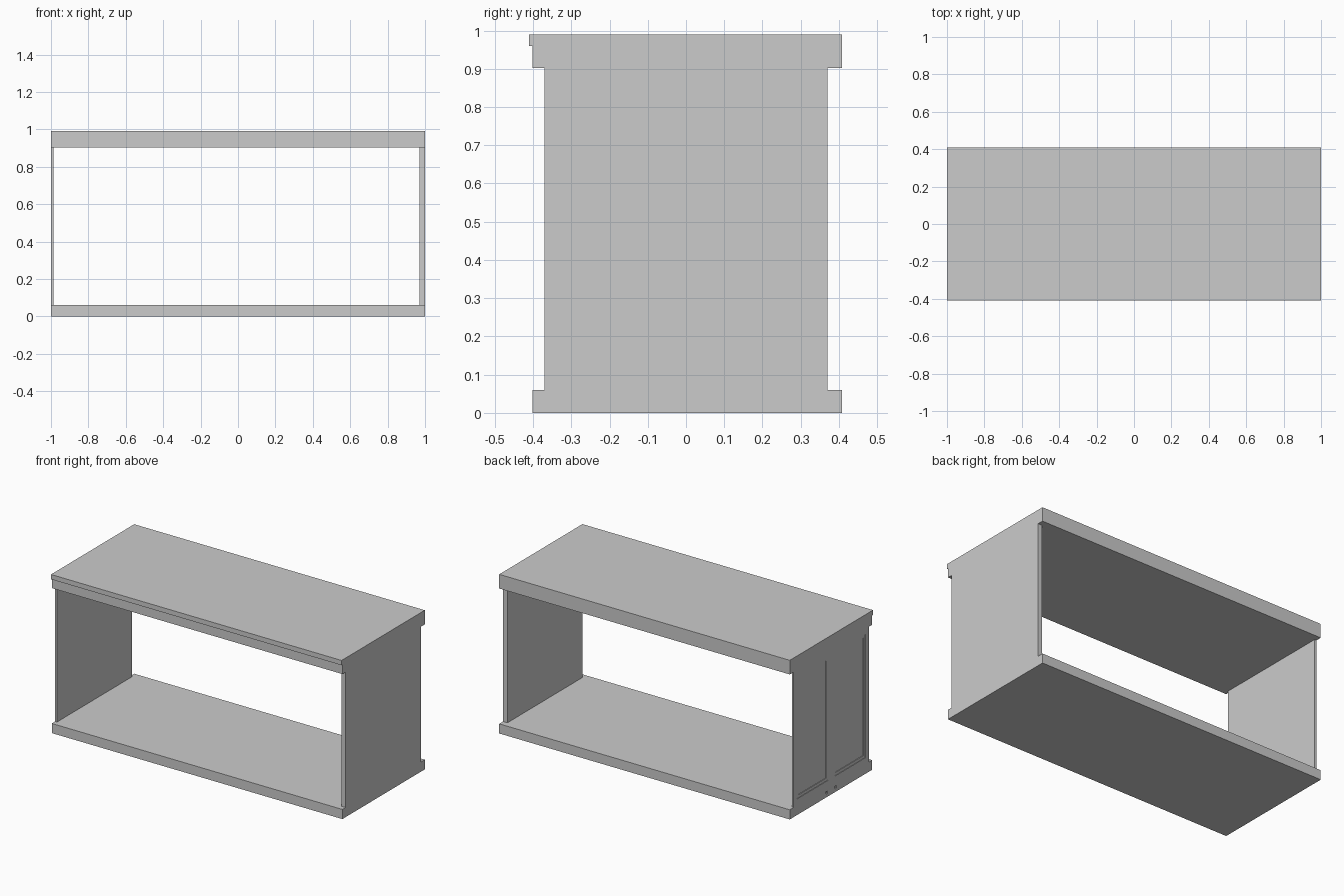
import bpy

if "Cube" in bpy.data.objects:
    bpy.data.objects.remove(bpy.data.objects["Cube"])


def box(name, x, y, z):
    """Box from (min, max) ranges on each axis."""
    bpy.ops.mesh.primitive_cube_add(size=1)
    ob = bpy.context.object
    ob.name = name
    ob.location = [(a + b) / 2 for a, b in (x, y, z)]
    ob.scale = [b - a for a, b in (x, y, z)]
    bpy.ops.object.transform_apply(location=True, rotation=False, scale=True)
    return ob


def ring(name, x, y, z, w):
    """Rectangular frame in the y-z plane with bars of width w."""
    box(name + "_bottom_bar", x, y, (z[0], z[0] + w))
    box(name + "_top_bar", x, y, (z[1] - w, z[1]))
    inner = (z[0] + w, z[1] - w)
    box(name + "_back_bar", x, (y[1] - w, y[1]), inner)
    box(name + "_front_bar", x, (y[0], y[0] + w), inner)


# Worktop, top rail and base
FULL = (-1, 1)
Z_WALL = (0.06, 0.902)
box("worktop", FULL, (-0.41, 0.408), (0.96, 0.99))
box("top_rail", FULL, (-0.402, 0.408), (0.902, 0.96))
base = box("base", FULL, (-0.402, 0.408), (0, 0.06))

# Small pull notches in the left edge of the base
for s in (-1, 1):
    cut = box("notch_cutter", (-1.02, -0.994), (s * 0.045 - 0.008, s * 0.045 + 0.008), (0.02, 0.036))
    cut.hide_render = True
    cut.hide_set(True)
    mod = base.modifiers.new("notch", "BOOLEAN")
    mod.object = cut
    mod.solver = "EXACT"

# Plain right wall
box("right_wall", (0.97, 1), (-0.37, 0.37), Z_WALL)

# Left wall: backing, outer frame, middle stile
box("left_backing", (-0.993, -0.987), (-0.37, 0.37), Z_WALL)
OUT = (-1, -0.993)
box("left_bottom_frame", OUT, (-0.37, 0.37), (0.06, 0.1))
box("left_top_frame", OUT, (-0.37, 0.37), (0.867, 0.902))
box("left_middle_stile", OUT, (-0.03, 0.03), (0.1, 0.867))

# Outer stiles and stepped mouldings around the two recessed panels
for s, side in ((-1, "front"), (1, "back")):
    box("left_stile_" + side, OUT, sorted((s * 0.338, s * 0.37)), (0.1, 0.867))
    ring("moulding_" + side, (-0.997, -0.993), sorted((s * 0.03, s * 0.338)), (0.1, 0.867), 0.018)
